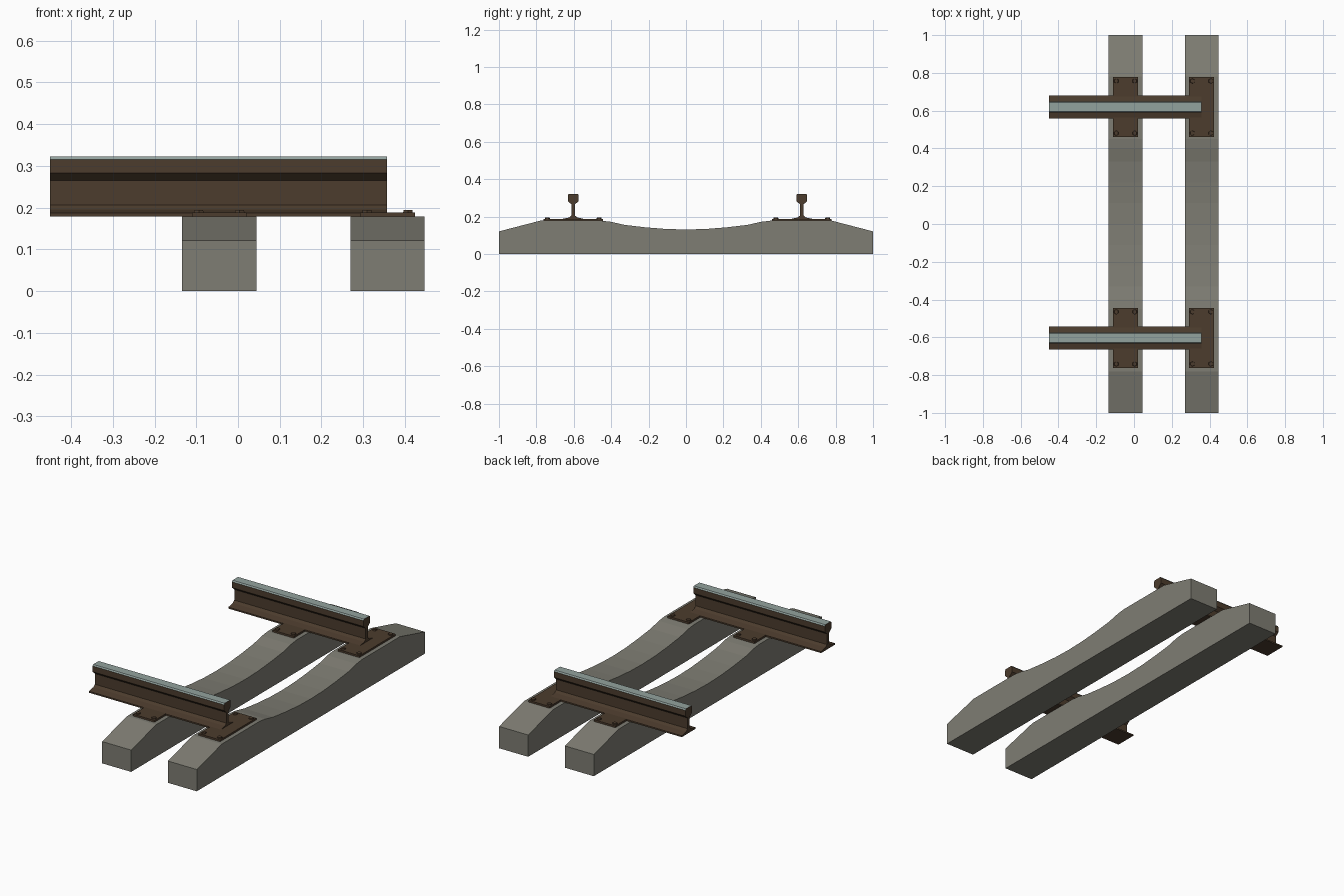
import bpy, bmesh
from mathutils import Matrix

if "Cube" in bpy.data.objects:
    bpy.data.objects.remove(bpy.data.objects["Cube"])


def material(name, rgb):
    m = bpy.data.materials.new(name)
    m.diffuse_color = (*rgb, 1)
    m.use_nodes = True
    m.node_tree.nodes["Principled BSDF"].inputs["Base Color"].default_value = m.diffuse_color
    return m


CONCRETE = material("concrete", (0.210, 0.205, 0.172))
RUST = material("rusty_steel", (0.072, 0.045, 0.026))
POLISHED = material("polished_steel", (0.290, 0.360, 0.340))


def finish(bm, name, *mats):
    bmesh.ops.recalc_face_normals(bm, faces=bm.faces)
    me = bpy.data.meshes.new(name)
    bm.to_mesh(me)
    bm.free()
    for m in mats:
        me.materials.append(m)
    ob = bpy.data.objects.new(name, me)
    bpy.context.collection.objects.link(ob)
    return ob


def extrude_x(profile, x0, x1):
    """Extrude a closed (y, z) profile along x."""
    bm = bmesh.new()
    face = bm.faces.new([bm.verts.new((x0, y, z)) for y, z in profile])
    res = bmesh.ops.extrude_face_region(bm, geom=[face])
    verts = [v for v in res["geom"] if isinstance(v, bmesh.types.BMVert)]
    bmesh.ops.translate(bm, verts=verts, vec=(x1 - x0, 0, 0))
    return bm


def mirrored(half):
    return half + [(-y, z) for y, z in reversed(half) if y > 0]


SLEEPERS = (-0.045, 0.358)
RAILS = (-0.603, 0.619)

# Concrete sleepers with a dipped middle
half_sleeper = [(1.0, 0.0), (1.0, 0.121), (0.78, 0.178), (0.45, 0.178), (0.40, 0.172),
                (0.33, 0.156), (0.22, 0.143), (0.11, 0.134), (0.0, 0.131)]
for i, x in enumerate(SLEEPERS):
    finish(extrude_x(mirrored(half_sleeper), x - 0.089, x + 0.089), f"sleeper_{i + 1}", CONCRETE)

# Rails: foot, web and head, with a polished running surface
half_rail = [(0.061, 0.179), (0.061, 0.187), (0.022, 0.195), (0.009, 0.206), (0.009, 0.265),
             (0.029, 0.283), (0.029, 0.315), (0.024, 0.322)]
for i, y in enumerate(RAILS):
    bm = extrude_x(mirrored(half_rail), -0.45, 0.357)
    bmesh.ops.translate(bm, verts=bm.verts, vec=(0, y, 0))
    bmesh.ops.recalc_face_normals(bm, faces=bm.faces)
    for f in bm.faces:
        if f.calc_center_median().z > 0.316 and f.normal.z > 0.3:
            f.material_index = 1
    finish(bm, f"rail_{i + 1}", RUST, POLISHED)

# Base plates with a bolt in each corner, one under each rail on each sleeper
for x in SLEEPERS:
    for y in RAILS:
        bm = bmesh.new()
        bmesh.ops.create_cube(bm, size=1, matrix=Matrix.Translation((x, y, 0.182))
                              @ Matrix.Diagonal((0.131, 0.318, 0.012, 1)))
        finish(bm, "base_plate", RUST)
        bm = bmesh.new()
        for sx in (-1, 1):
            for sy in (-1, 1):
                bmesh.ops.create_cone(
                    bm, cap_ends=True, segments=6, radius1=0.014, radius2=0.012, depth=0.010,
                    matrix=Matrix.Translation((x + sx * 0.049, y + sy * 0.138, 0.189)))
        finish(bm, "plate_bolts", RUST)
